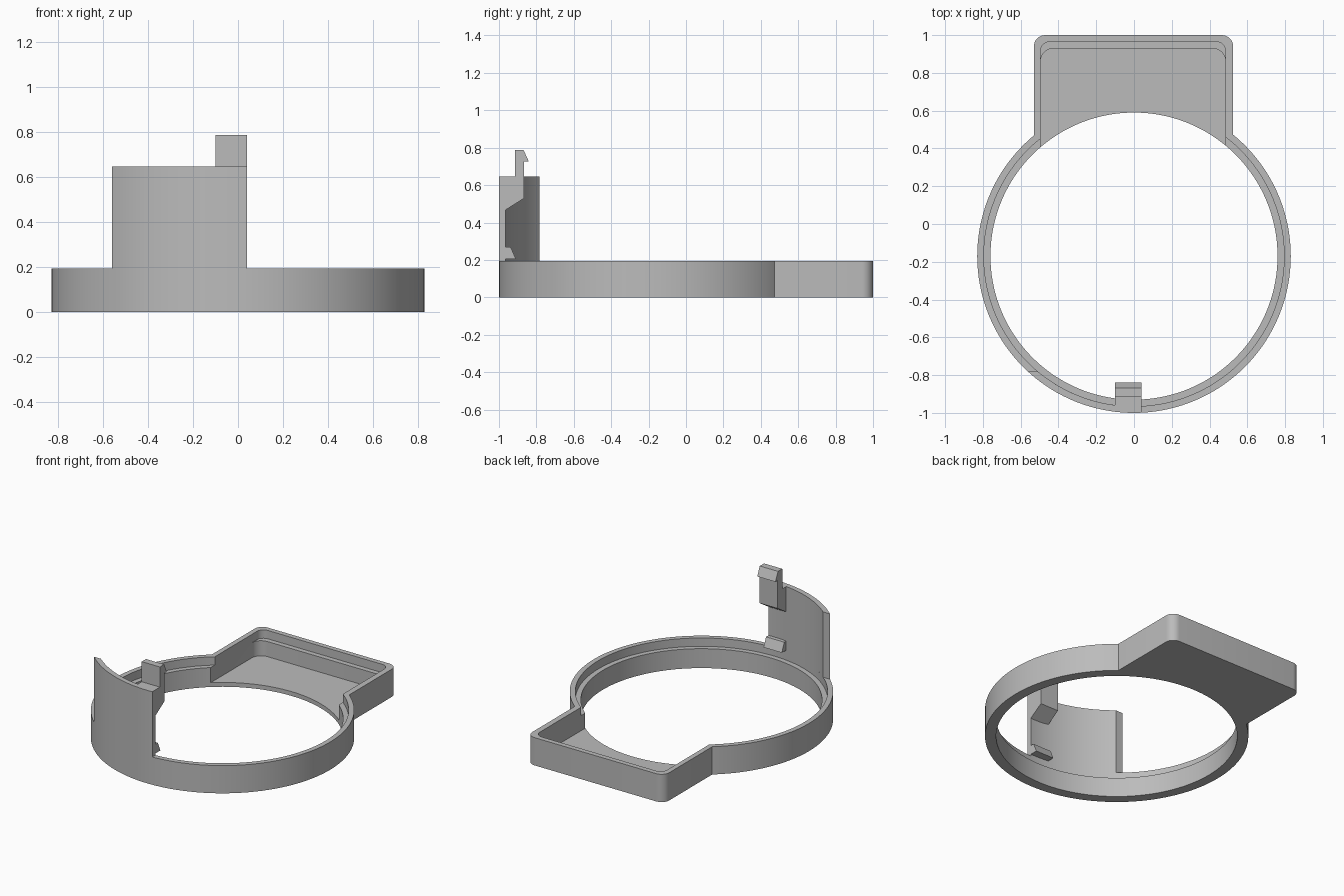
import bpy, bmesh
from math import pi, sin, cos, asin, acos
from mathutils import Vector

cube = bpy.data.objects.get("Cube")
if cube:
    bpy.data.objects.remove(cube, do_unlink=True)

CY = -0.17                              # ring centre on y
R_OUT, R_STEP, R_IN = 0.83, 0.795, 0.76
RIM, LEDGE, FLOOR = 0.193, 0.135, 0.03  # heights of the base

grey = bpy.data.materials.new("plain grey")
grey.use_nodes = True
grey.diffuse_color = (0.5, 0.5, 0.5, 1)
grey.node_tree.nodes["Principled BSDF"].inputs["Base Color"].default_value = (0.5, 0.5, 0.5, 1)


def arc(r, a0, a1, n, cx=0, cy=CY):
    return [(cx + r * cos(a0 + (a1 - a0) * i / n),
             cy + r * sin(a0 + (a1 - a0) * i / n)) for i in range(n + 1)]


def prism(name, outline, lo, hi, along="z"):
    """Extrude an outline along z (points are x, y) or along x (points are y, z)."""
    place = (lambda p: (p[0], p[1], lo)) if along == "z" else (lambda p: (lo, p[0], p[1]))
    step = Vector((0, 0, hi - lo)) if along == "z" else Vector((hi - lo, 0, 0))
    bm = bmesh.new()
    face = bm.faces.new([bm.verts.new(place(p)) for p in outline])
    out = bmesh.ops.extrude_face_region(bm, geom=[face])
    bmesh.ops.translate(bm, verts=[v for v in out["geom"] if isinstance(v, bmesh.types.BMVert)], vec=step)
    bmesh.ops.recalc_face_normals(bm, faces=bm.faces[:])
    mesh = bpy.data.meshes.new(name)
    bm.to_mesh(mesh)
    bm.free()
    mesh.materials.append(grey)
    ob = bpy.data.objects.new(name, mesh)
    bpy.context.collection.objects.link(ob)
    return ob


def disc(name, r, lo, hi):
    return prism(name, arc(r, 0, 2 * pi, 144)[:-1], lo, hi)


def tray(name, x0, x1, y0, y1, r, lo, hi):
    """Block with its two back corners rounded."""
    pts = [(x0, y0), (x1, y0)]
    pts += arc(r, 0, pi / 2, 8, x1 - r, y1 - r)
    pts += arc(r, pi / 2, pi, 8, x0 + r, y1 - r)
    return prism(name, pts, lo, hi)


def combine(target, tool, operation):
    mod = target.modifiers.new(tool.name, "BOOLEAN")
    mod.operation, mod.object, mod.solver = operation, tool, "EXACT"
    bpy.context.view_layer.objects.active = target
    bpy.ops.object.modifier_apply(modifier=mod.name)
    bpy.data.objects.remove(tool, do_unlink=True)


# Ring joined to the rounded tray
base = disc("ring_base", R_OUT, 0, RIM)
combine(base, tray("tray_block", -0.53, 0.525, 0.2, 1.0, 0.06, 0, RIM), "UNION")

# Bore, upper step, and the stepped tray pocket
combine(base, disc("bore", R_IN, -0.1, 0.5), "DIFFERENCE")
combine(base, disc("step_bore", R_STEP, LEDGE, 0.5), "DIFFERENCE")
combine(base, tray("pocket", -0.495, 0.485, 0.3, 0.93, 0.07, FLOOR, 0.5), "DIFFERENCE")
combine(base, tray("upper_pocket", -0.495, 0.485, 0.3, 0.965, 0.05, LEDGE, 0.6), "DIFFERENCE")

# Tall curved wall at the front, cut square at both ends
CUT_Y, CUT_X = 0.612, 0.04
outer = arc(R_OUT, pi + asin(CUT_Y / R_OUT), 2 * pi - acos(CUT_X / R_OUT), 32)
inner = arc(R_STEP, pi + asin(CUT_Y / R_STEP), 2 * pi - acos(CUT_X / R_STEP), 32)
wall = prism("curved_wall", outer + inner[::-1], RIM, 0.647)

# Snap hook at the top of the wall and small catch at its foot
hook = prism("snap_hook", [(-0.975, 0.46), (-0.96, 0.47), (-0.865, 0.53), (-0.865, 0.725),
                           (-0.84, 0.725), (-0.868, 0.787), (-0.915, 0.787),
                           (-0.915, 0.647), (-0.975, 0.647)], -0.1, CUT_X, "x")
catch = prism("foot_catch", [(-0.975, 0.205), (-0.91, 0.205), (-0.937, 0.268),
                             (-0.975, 0.268)], -0.1, CUT_X, "x")

for ob in (base, wall, hook, catch):
    bpy.ops.object.select_all(action="DESELECT")
    ob.select_set(True)
    bpy.context.view_layer.objects.active = ob
    bpy.ops.object.shade_smooth_by_angle(angle=pi / 9)
